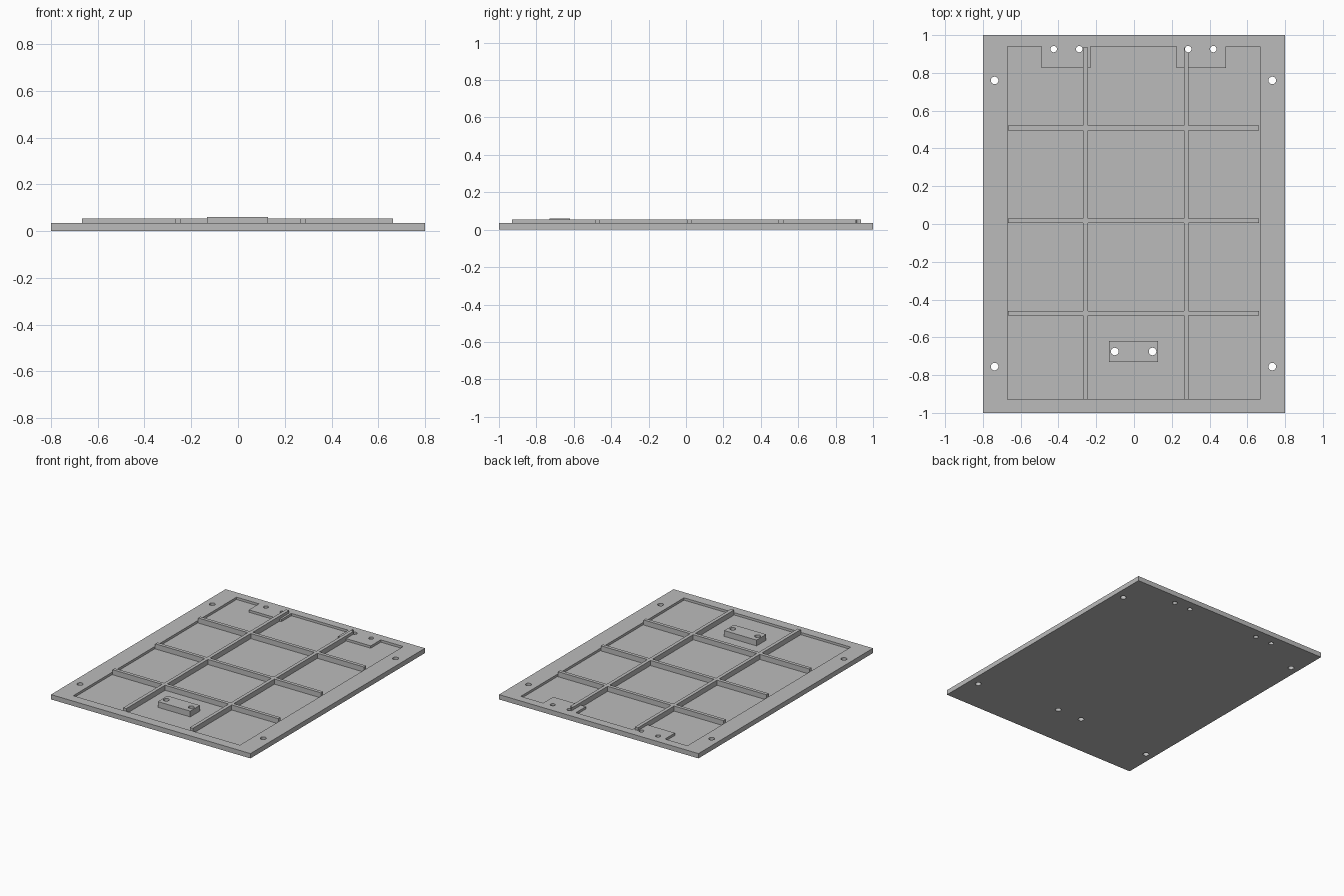
import bpy

if "Cube" in bpy.data.objects:
    bpy.data.objects.remove(bpy.data.objects["Cube"])

RIM, FLOOR, RIB_TOP, BOSS_TOP = 0.035, 0.018, 0.055, 0.06

grey = bpy.data.materials.new("plain grey")
grey.diffuse_color = (0.5, 0.5, 0.5, 1)
grey.use_nodes = True
grey.node_tree.nodes["Principled BSDF"].inputs["Base Color"].default_value = grey.diffuse_color


def box(name, x0, x1, y0, y1, z0, z1):
    bpy.ops.mesh.primitive_cube_add(size=1, location=((x0 + x1) / 2, (y0 + y1) / 2, (z0 + z1) / 2))
    ob = bpy.context.object
    ob.name = name
    ob.scale = (x1 - x0, y1 - y0, z1 - z0)
    bpy.ops.object.transform_apply(location=True, rotation=True, scale=True)
    ob.data.materials.append(grey)
    return ob


def combine(target, tool, operation):
    mod = target.modifiers.new(operation.lower(), 'BOOLEAN')
    mod.operation, mod.solver, mod.object = operation, 'EXACT', tool
    bpy.context.view_layer.objects.active = target
    bpy.ops.object.modifier_apply(modifier=mod.name)
    bpy.data.objects.remove(tool, do_unlink=True)


# Base plate with a shallow tray
plate = box("ribbed_plate", -0.8, 0.8, -1, 1, 0, RIM)
combine(plate, box("tray_cutter", -0.67, 0.667, -0.93, 0.94, FLOOR, 0.1), 'DIFFERENCE')

# Raised tabs at the back edge, level with the rim
for x0, x1 in ((-0.49, -0.23), (0.225, 0.487)):
    combine(plate, box("back_tab", x0, x1, 0.825, 0.95, 0.008, RIM), 'UNION')

# Lengthwise ribs, then cross ribs
for x in (-0.257, 0.277):
    combine(plate, box("long_rib", x - 0.0125, x + 0.0125, -0.93, 0.935, 0.01, RIB_TOP), 'UNION')
for y in (-0.473, 0.017, 0.508):
    combine(plate, box("cross_rib", -0.667, 0.663, y - 0.0125, y + 0.0125, 0.012, RIB_TOP), 'UNION')

# Mounting block at the front
combine(plate, box("mounting_block", -0.132, 0.128, -0.73, -0.62, 0.014, BOSS_TOP), 'UNION')

# Through holes: corners, block and back tabs
holes = [(-0.738, 0.76, 0.02), (0.732, 0.76, 0.02), (-0.738, -0.755, 0.02), (0.732, -0.755, 0.02),
         (-0.102, -0.675, 0.02), (0.098, -0.675, 0.02)]
holes += [(x, 0.926, 0.017) for x in (-0.425, -0.29, 0.287, 0.42)]
for x, y, r in holes:
    bpy.ops.mesh.primitive_cylinder_add(vertices=32, radius=r, depth=0.3, location=(x, y, 0))
    drill = bpy.context.object
    drill.data.materials.append(grey)
    combine(plate, drill, 'DIFFERENCE')

# Smooth hole walls, crisp edges elsewhere
bpy.ops.object.select_all(action='DESELECT')
plate.select_set(True)
bpy.context.view_layer.objects.active = plate
bpy.ops.object.shade_smooth_by_angle()
